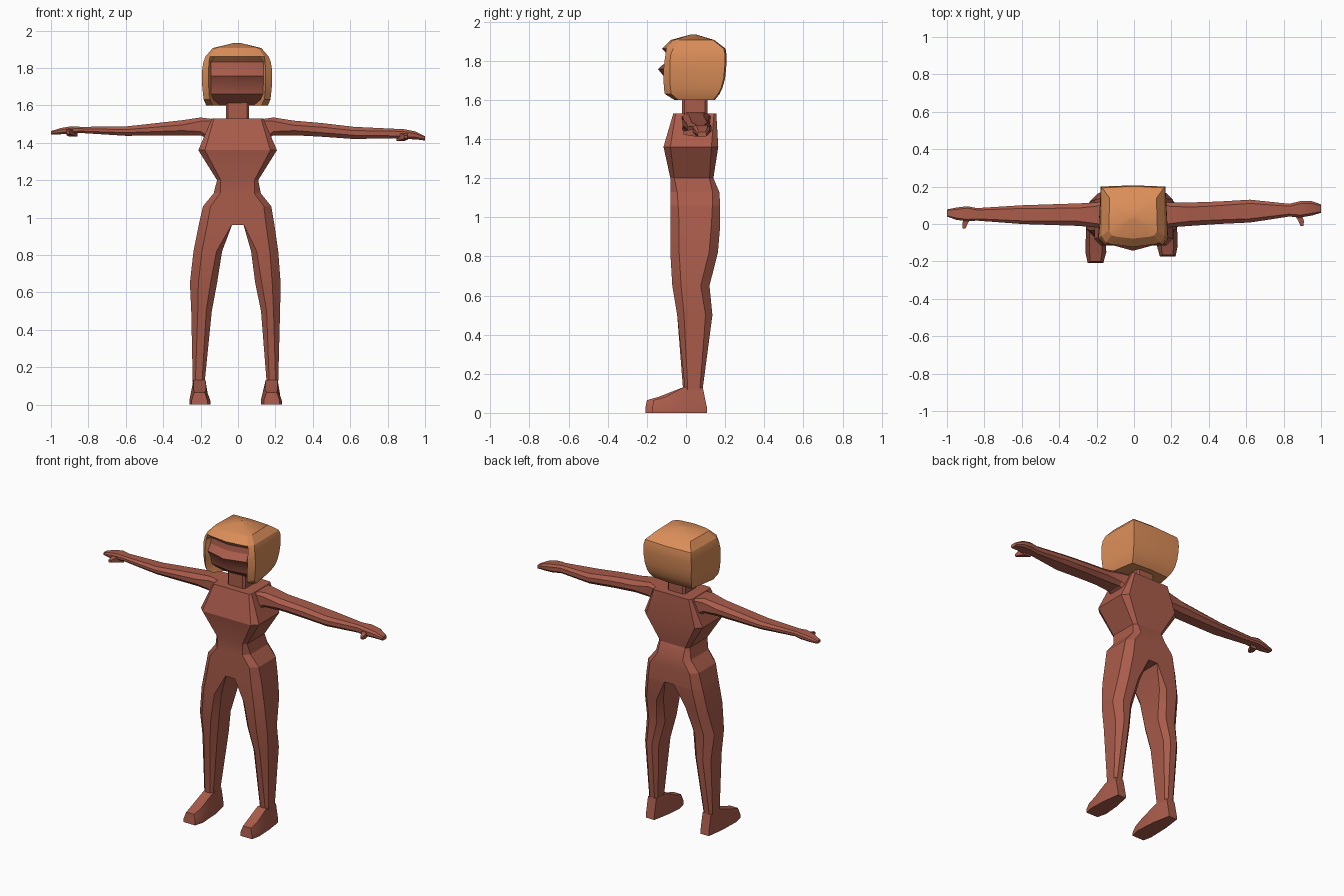
import bpy, bmesh, math


def material(name, rgb):
    m = bpy.data.materials.new(name)
    m.diffuse_color = (*rgb, 1)
    return m


SKIN = material("terracotta skin", (0.40, 0.107, 0.07))
HAIR = material("orange hair", (0.71, 0.27, 0.10))


def loft(name, rings, mats=(SKIN,), rule=None, caps=(True, True)):
    """Skin a list of equally sized point rings."""
    bm = bmesh.new()
    rows = [[bm.verts.new(p) for p in r] for r in rings]
    n = len(rows[0])
    for a, b in zip(rows, rows[1:]):
        for i in range(n):
            f = bm.faces.new((a[i], a[(i + 1) % n], b[(i + 1) % n], b[i]))
            if rule:
                f.material_index = rule(i, n, f.calc_center_median())
    for row, cap in ((rows[0], caps[0]), (rows[-1], caps[1])):
        if cap:
            f = bm.faces.new(row)
            f.material_index = len(mats) - 1
    bmesh.ops.recalc_face_normals(bm, faces=bm.faces)
    me = bpy.data.meshes.new(name)
    bm.to_mesh(me)
    bm.free()
    ob = bpy.data.objects.new(name, me)
    bpy.context.collection.objects.link(ob)
    for m in mats:
        me.materials.append(m)
    bpy.ops.object.select_all(action='DESELECT')
    ob.select_set(True)
    bpy.context.view_layer.objects.active = ob
    bpy.ops.object.shade_smooth_by_angle(angle=math.radians(22))
    return ob


def octagon(a0, a1, b0, b1, c0, c1):
    """Box outline with chamfers c0 on the a0 side and c1 on the a1 side."""
    return [(a0 + c0, b0), (a1 - c1, b0), (a1, b0 + c1), (a1, b1 - c1),
            (a1 - c1, b1), (a0 + c0, b1), (a0, b1 - c0), (a0, b0 + c0)]


def flat_ring(z, *box):
    return [(a, b, z) for a, b in octagon(*box)]


def arm_ring(x, *box):
    return [(x, a, b) for a, b in octagon(*box)]


# Torso: z, left, right, front, back, chamfer
torso = [(0.96, -0.21, 0.195, -0.08, 0.175, 0.045), (1.06, -0.187, 0.178, -0.08, 0.175, 0.04),
         (1.13, -0.13, 0.122, -0.08, 0.17, 0.035), (1.2, -0.112, 0.108, -0.08, 0.14, 0.02),
         (1.36, -0.212, 0.208, -0.115, 0.165, 0.035), (1.53, -0.14, 0.135, -0.065, 0.155, 0.012)]
loft("torso", [flat_ring(z, a, b, c, d, e, e) for z, a, b, c, d, e in torso])

# Neck
loft("neck", [flat_ring(z, -0.065, 0.06, -0.02, 0.11, 0.012, 0.012) for z in (1.51, 1.66)])

# Legs: z, inner x, outer x, front, back, inner chamfer, outer chamfer
LEGS = {
    "left": (-1, [(0.96, 0.032, 0.21, -0.08, 0.175, 0.002, 0.045),
                  (0.82, 0.085, 0.238, -0.08, 0.163, 0.03, 0.045),
                  (0.65, 0.112, 0.257, -0.07, 0.12, 0.035, 0.045),
                  (0.5, 0.14, 0.25, -0.045, 0.135, 0.03, 0.035),
                  (0.12, 0.178, 0.242, -0.015, 0.085, 0.014, 0.014)]),
    "right": (1, [(0.96, 0.03, 0.195, -0.08, 0.175, 0.002, 0.045),
                  (0.82, 0.07, 0.215, -0.08, 0.163, 0.03, 0.045),
                  (0.65, 0.092, 0.228, -0.07, 0.12, 0.035, 0.045),
                  (0.5, 0.123, 0.225, -0.045, 0.135, 0.03, 0.035),
                  (0.12, 0.153, 0.215, -0.005, 0.085, 0.014, 0.014)]),
}
for side, (s, rows) in LEGS.items():
    loft(side + "_leg", [[(s * x, y, z) for x, y, z in flat_ring(*r)] for r in rows],
         caps=(False, False))

# Feet: y at sole, y at top, height, sole half width, top half width, sideways shift
FOOT = [(0.108, 0.086, 0.13, 0.03, 0.03, 0.0), (-0.01, -0.012, 0.132, 0.05, 0.032, 0.004),
        (-0.15, -0.14, 0.082, 0.056, 0.034, 0.006), (-0.208, -0.2, 0.065, 0.042, 0.028, 0.004)]
for side, cx, toe in (("left", -0.21, 0.0), ("right", 0.184, 0.035)):
    s = 1 if cx > 0 else -1
    rings = []
    for y0, y1, h, w0, w1, shift in FOOT:
        x = cx - s * shift
        d = toe if y0 < -0.1 else 0
        rings.append([(x - w0, y0 + d, 0), (x + w0, y0 + d, 0), (x + w0, y0 + d, 0.022),
                      (x + w1, y1 + d, h), (x - w1, y1 + d, h), (x - w0, y0 + d, 0.022)])
    loft(side + "_foot", rings)

# Arms with hands: x, front, back, bottom, top, chamfer
ARMS = {
    "left": [(-0.12, -0.02, 0.13, 1.40, 1.525, 0.01), (-0.2, -0.018, 0.115, 1.44, 1.535, 0.02),
             (-0.3, -0.01, 0.11, 1.44, 1.52, 0.025), (-0.6, 0.0, 0.1, 1.437, 1.487, 0.017),
             (-0.84, 0.018, 0.085, 1.452, 1.485, 0.01), (-0.89, 0.015, 0.095, 1.45, 1.488, 0.01),
             (-0.95, 0.022, 0.088, 1.445, 1.478, 0.01), (-1.0, 0.04, 0.078, 1.445, 1.462, 0.005)],
    "right": [(0.12, -0.02, 0.13, 1.40, 1.525, 0.01), (0.19, -0.018, 0.115, 1.44, 1.535, 0.02),
              (0.3, -0.01, 0.115, 1.44, 1.518, 0.025), (0.45, 0.0, 0.12, 1.432, 1.505, 0.022),
              (0.62, 0.008, 0.13, 1.42, 1.485, 0.02), (0.83, 0.04, 0.108, 1.424, 1.475, 0.013),
              (0.89, 0.035, 0.122, 1.42, 1.472, 0.013), (0.95, 0.045, 0.122, 1.418, 1.46, 0.012),
              (1.0, 0.06, 0.105, 1.412, 1.435, 0.006)],
}
for side, rows in ARMS.items():
    loft(side + "_arm", [arm_ring(x, a, b, c, d, e, e) for x, a, b, c, d, e in rows])

# Thumbs, pointing forwards
for side, x, y, z in (("left", -0.895, -0.025, 1.455), ("right", 0.885, -0.012, 1.432)):
    s = 1 if x > 0 else -1
    rings = [[(x + s * (d + a * w), y + t, z + b * w) for a, b in ((-1, -1), (1, -1), (1, 1), (-1, 1))]
             for t, w, d in ((0.075, 0.022, -0.015), (0.03, 0.015, 0.008), (0.0, 0.008, 0.014))]
    loft(side + "_thumb", rings)

# Head: z, face centre y, then (x, y) of face edge, hair rim, side, back corner, and back centre y
HEAD = [
    (1.60, 0.0, (0.09, 0.0), (0.13, -0.06), (0.165, -0.04), (0.135, 0.14), 0.148),
    (1.63, -0.05, (0.125, -0.035), (0.145, -0.108), (0.178, -0.075), (0.15, 0.165), 0.172),
    (1.66, -0.09, (0.138, -0.065), (0.15, -0.113), (0.182, -0.08), (0.16, 0.18), 0.186),
    (1.71, -0.105, (0.14, -0.075), (0.152, -0.115), (0.187, -0.082), (0.167, 0.193), 0.2),
    (1.757, -0.143, (0.14, -0.105), (0.153, -0.115), (0.188, -0.082), (0.172, 0.197), 0.205),
    (1.795, -0.102, (0.14, -0.075), (0.152, -0.11), (0.186, -0.082), (0.173, 0.2), 0.207),
    (1.832, -0.095, (0.14, -0.07), (0.15, -0.105), (0.18, -0.078), (0.172, 0.2), 0.207),
    (1.862, -0.123, (0.12, -0.108), (0.145, -0.1), (0.168, -0.065), (0.165, 0.193), 0.202),
    (1.906, -0.078, (0.09, -0.068), (0.115, -0.06), (0.13, -0.035), (0.125, 0.138), 0.145),
    (1.933, 0.02, (0.012, 0.022), (0.018, 0.026), (0.02, 0.03), (0.016, 0.05), 0.055),
]
rings = []
for z, front, *half, back in HEAD:
    pts = [(0, front)] + half + [(0, back)] + [(-x, y) for x, y in reversed(half)]
    rings.append([(x - 0.005, y, z) for x, y in pts])


def face_rule(i, n, c):
    # The two central strips below the fringe are skin
    return 0 if i in (0, n - 1) and c.z < 1.83 else 1


loft("head", rings, (SKIN, HAIR), face_rule)
